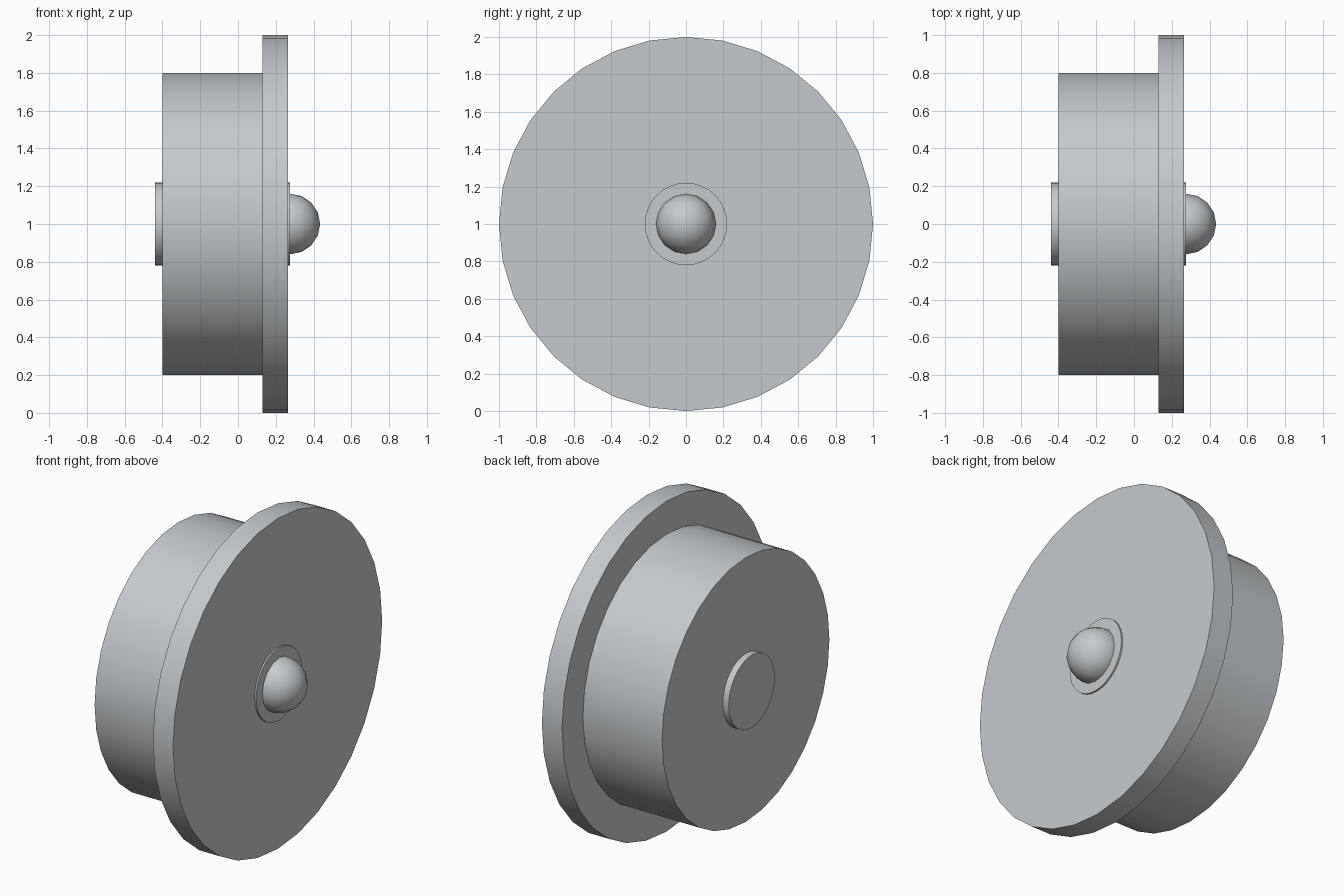
import bpy
from math import pi, radians

cube = bpy.data.objects.get("Cube")
if cube:
    bpy.data.objects.remove(cube, do_unlink=True)

# Single grey metal
steel = bpy.data.materials.new("light_grey_steel")
steel.use_nodes = True
colour = (0.56, 0.59, 0.61, 1)
steel.diffuse_color = colour
steel.node_tree.nodes["Principled BSDF"].inputs["Base Color"].default_value = colour


def finish(name, angle):
    obj = bpy.context.object
    obj.name = name
    obj.data.materials.append(steel)
    bpy.ops.object.transform_apply(location=False, rotation=True, scale=True)
    bpy.ops.object.shade_smooth_by_angle(angle=radians(angle))
    return obj


def disc(name, radius, x0, x1):
    """Cylinder lying along x from x0 to x1, on the wheel axis."""
    bpy.ops.mesh.primitive_cylinder_add(
        vertices=32, radius=radius, depth=x1 - x0,
        location=((x0 + x1) / 2, 0, 1), rotation=(0, pi / 2, 0))
    return finish(name, 30)


# Wheel: wide tread, thin flange, and an axle pin running through both
disc("wheel_tread", 0.8, -0.4, 0.13)
disc("wheel_flange", 1.0, 0.13, 0.265)
disc("axle_pin", 0.22, -0.44, 0.275)

# Rounded knob on the end of the axle
bpy.ops.mesh.primitive_uv_sphere_add(
    segments=16, ring_count=8, radius=0.16, location=(0.275, 0, 1))
finish("axle_knob", 60)
